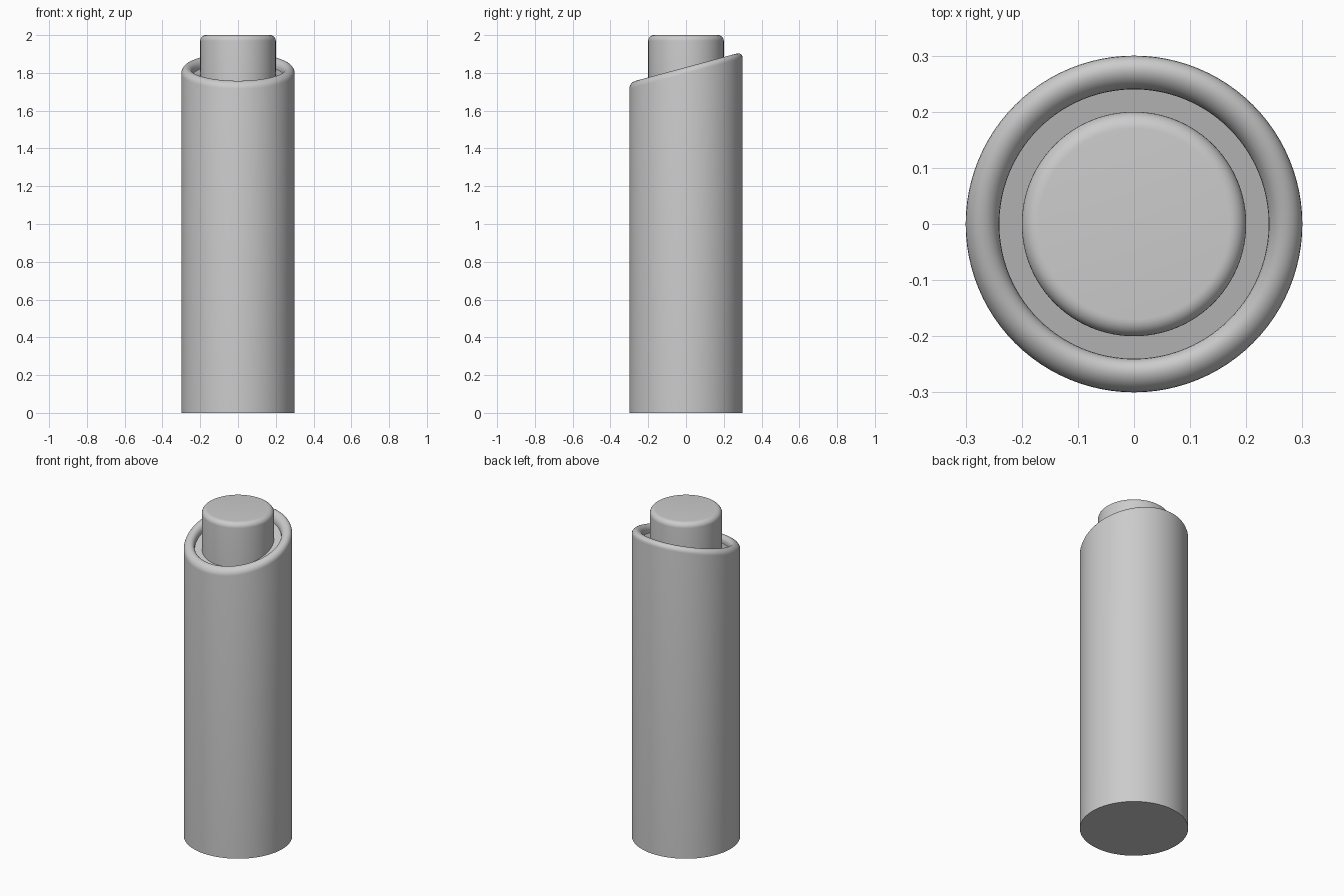
import bpy, bmesh, math

if "Cube" in bpy.data.objects:
    bpy.data.objects.remove(bpy.data.objects["Cube"])

SEG = 96
SLOPE = 0.27


def lathe(name, profile):
    """Revolve (radius, height, slope) rings; slope tilts a ring along y. Ends are capped."""
    bm = bmesh.new()
    rings = []
    for r, z, s in profile:
        ring = []
        for i in range(SEG):
            a = 2 * math.pi * i / SEG
            x, y = r * math.cos(a), r * math.sin(a)
            ring.append(bm.verts.new((x, y, z + s * y)))
        rings.append(ring)
    for lo, hi in zip(rings, rings[1:]):
        for i in range(SEG):
            j = (i + 1) % SEG
            bm.faces.new((lo[i], lo[j], hi[j], hi[i]))
    bm.faces.new(rings[0][::-1])
    bm.faces.new(rings[-1])
    bmesh.ops.recalc_face_normals(bm, faces=bm.faces)
    mesh = bpy.data.meshes.new(name)
    bm.to_mesh(mesh)
    bm.free()
    ob = bpy.data.objects.new(name, mesh)
    bpy.context.collection.objects.link(ob)
    bpy.ops.object.select_all(action='DESELECT')
    ob.select_set(True)
    bpy.context.view_layer.objects.active = ob
    bpy.ops.object.shade_smooth_by_angle(angle=math.radians(35))
    return ob


# Post body: straight wall, slanted rounded rim, shallow slanted recess
body = [(0.3, 0, 0)]
for i in range(13):
    a = math.pi * i / 12
    body.append((0.27 + 0.03 * math.cos(a), 1.797 + 0.033 * math.sin(a), SLOPE))
body.append((0.24, 1.785, SLOPE))
lathe("post_body", body)

# Inner core: cylinder with a rounded top edge, seated in the recess
core = [(0.2, 1.7, 0)]
for i in range(9):
    a = math.pi / 2 * i / 8
    core.append((0.17 + 0.03 * math.cos(a), 1.97 + 0.03 * math.sin(a), 0))
lathe("inner_core", core)
